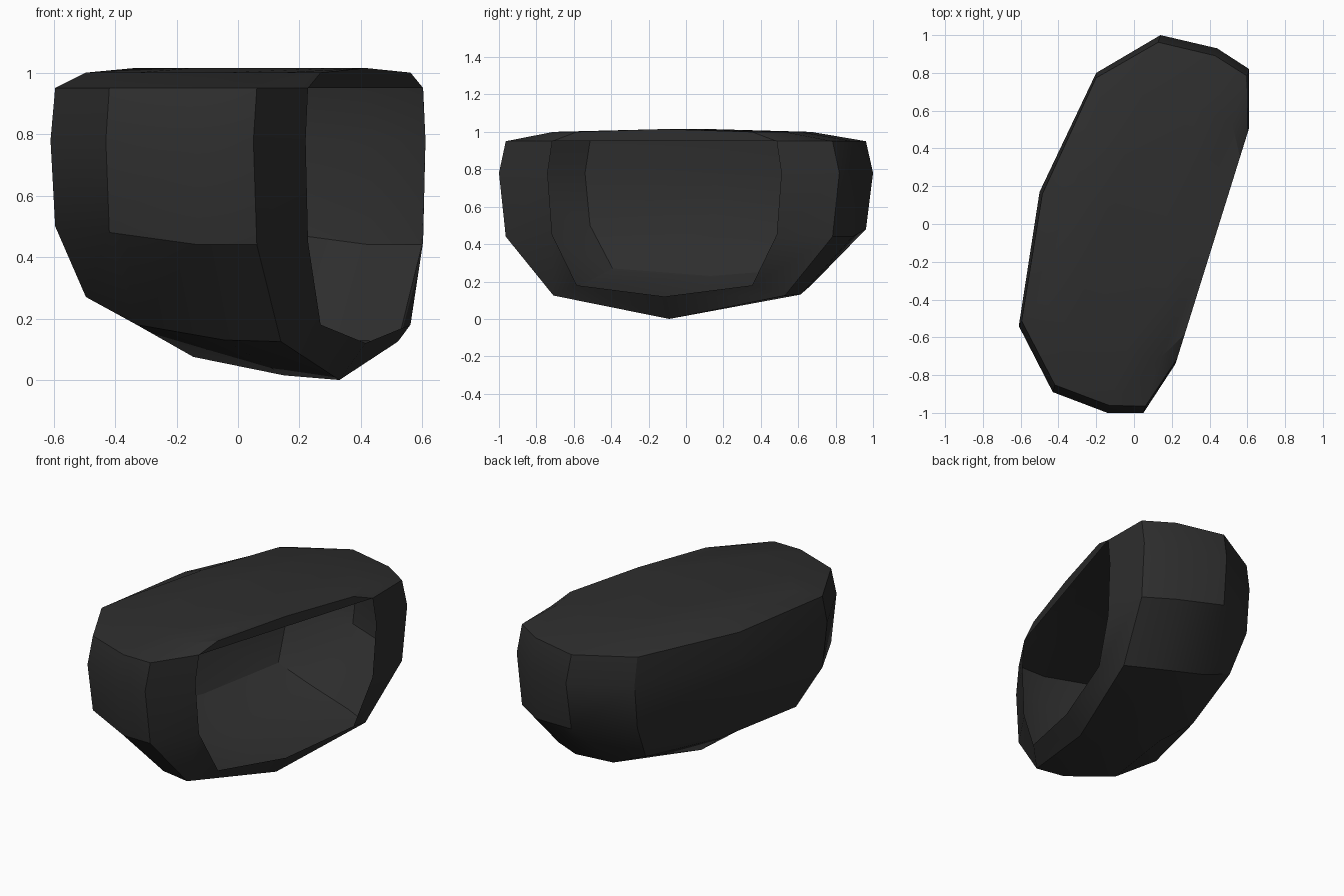
import bpy, bmesh, math

if "Cube" in bpy.data.objects:
    bpy.data.objects.remove(bpy.data.objects["Cube"])

# material
mat = bpy.data.materials.new("charcoal plastic")
mat.diffuse_color = (0.027, 0.027, 0.027, 1)
mat.use_nodes = True
mat.node_tree.nodes["Principled BSDF"].inputs["Base Color"].default_value = mat.diffuse_color

# Cross-section loops from the open rim to the closed back:
# near end (x, y), far end (x, y), corner fraction, heights low/corner/bottom, inward bow
RINGS = [
    ((0.22, -0.74), (0.61, 0.51), 0.75, (0.45, 0.18, 0.12), 0.0),
    ((0.05, -1.00), (0.61, 0.82), 0.68, (0.44, 0.125, 0.0), 0.0),
    ((-0.14, -1.00), (0.44, 0.93), 0.67, (0.44, 0.13, 0.015), 0.0),
    ((-0.43, -0.89), (0.14, 1.00), 0.65, (0.48, 0.18, 0.075), 0.0),
    ((-0.61, -0.54), (-0.20, 0.80), 0.78, (0.50, 0.27, 0.23), 0.07),
]

bm = bmesh.new()


def ring(near, far, c, heights, bow):
    """Twelve-sided loop: near end top to bottom, far end bottom to top."""
    low, corner, bottom = heights
    cx, cy = (near[0] + far[0]) / 2, (near[1] + far[1]) / 2
    hx, hy = (far[0] - near[0]) / 2, (far[1] - near[1]) / 2
    spec = [(0, 1.015, 1), (-c, 1.0, 1), (-0.96, 0.95, 0.1), (-1, 0.78, 0),
            (-0.96, low, 0.1), (-c, corner, 1), (0, bottom, 1), (c, corner, 1),
            (0.96, low, 0.1), (1, 0.78, 0), (0.96, 0.95, 0.1), (c, 1.0, 1)]
    return [bm.verts.new((cx + t * hx + b * bow, cy + t * hy, z)) for t, z, b in spec]


# housing walls
loops = [ring(*r) for r in RINGS]
for a, b in zip(loops, loops[1:]):
    for i in range(12):
        j = (i + 1) % 12
        bm.faces.new((a[i], a[j], b[j], b[i]))

# domed back with a bulging middle column
back = loops[-1]
mid = [back[0]] + [bm.verts.new(p) for p in
                   ((-0.485, 0.16, 0.95), (-0.50, 0.17, 0.78), (-0.485, 0.16, 0.5))] + [back[6]]
near_side = back[1:6]
far_side = [back[i] for i in (11, 10, 9, 8, 7)]
for i in range(4):
    bm.faces.new((mid[i], near_side[i], near_side[i + 1], mid[i + 1]))
    bm.faces.new((mid[i], mid[i + 1], far_side[i + 1], far_side[i]))

# brow strip along the top of the opening
rim = loops[0]
brow = bm.verts.new(((rim[2].co + rim[10].co) / 2))
bm.faces.new((rim[0], rim[1], rim[2], brow))
bm.faces.new((rim[0], brow, rim[10], rim[11]))

bmesh.ops.recalc_face_normals(bm, faces=bm.faces)
mesh = bpy.data.meshes.new("mirror_housing")
bm.to_mesh(mesh)
bm.free()
mesh.materials.append(mat)
obj = bpy.data.objects.new("mirror_housing", mesh)
bpy.context.collection.objects.link(obj)
bpy.context.view_layer.objects.active = obj
obj.select_set(True)
bpy.ops.object.shade_smooth_by_angle(angle=math.radians(30))
